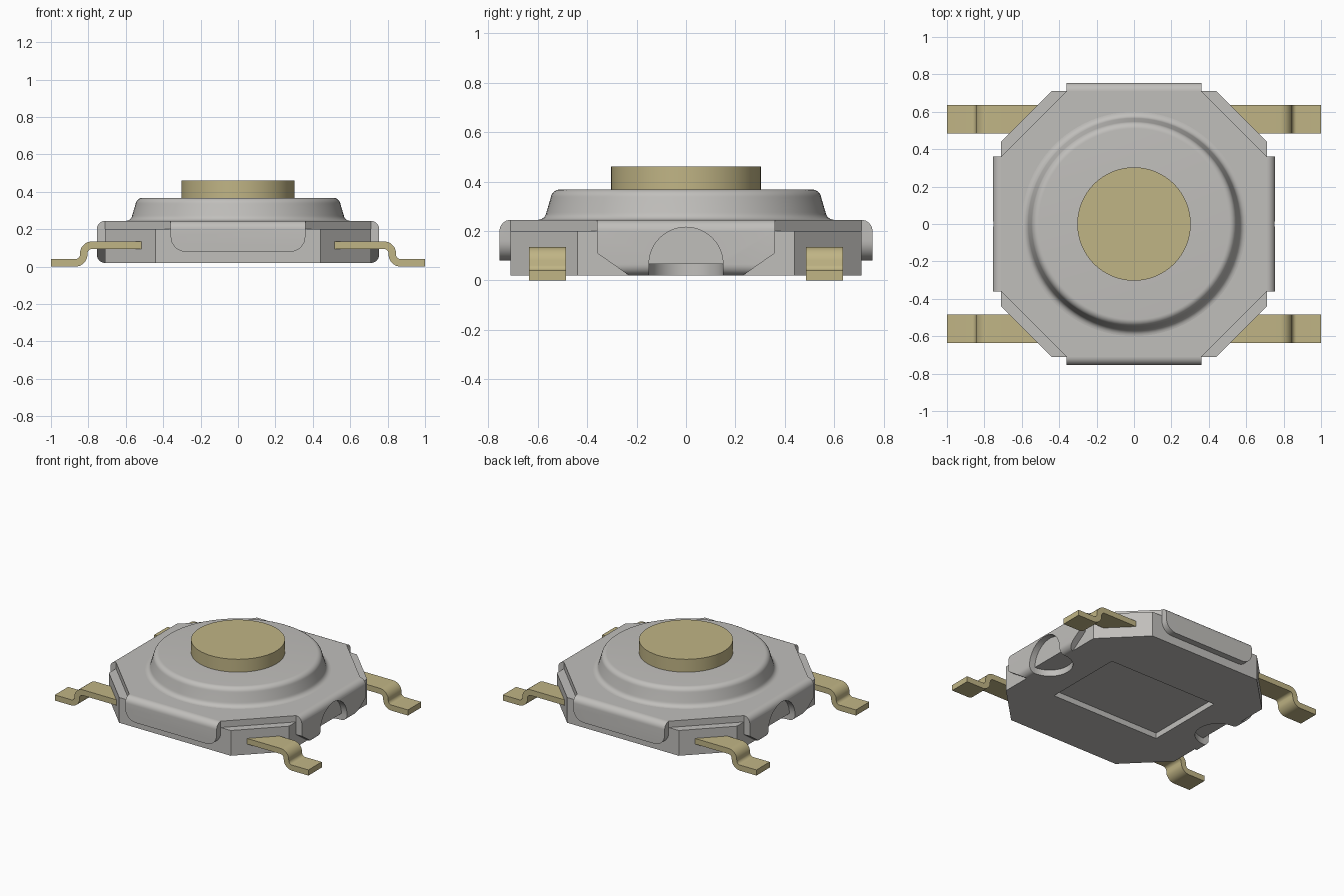
import bpy, bmesh
from math import sin, cos, radians, pi

cube = bpy.data.objects.get("Cube")
if cube:
    bpy.data.objects.remove(cube, do_unlink=True)


def material(name, rgb):
    m = bpy.data.materials.new(name)
    m.use_nodes = True
    m.diffuse_color = (*rgb, 1)
    m.node_tree.nodes["Principled BSDF"].inputs["Base Color"].default_value = (*rgb, 1)
    return m


GREY = material("grey metal", (0.53, 0.52, 0.50))
BRASS = material("pale brass", (0.53, 0.46, 0.235))


def finish(name, bm, mat):
    bmesh.ops.remove_doubles(bm, verts=bm.verts, dist=1e-5)
    bmesh.ops.recalc_face_normals(bm, faces=bm.faces)
    mesh = bpy.data.meshes.new(name)
    bm.to_mesh(mesh)
    bm.free()
    mesh.materials.append(mat)
    ob = bpy.data.objects.new(name, mesh)
    bpy.context.collection.objects.link(ob)
    return ob


def prism(name, outline, lo, hi, mat, place):
    """Extrude a 2D outline from lo to hi; place maps (u, v, w) to xyz."""
    bm = bmesh.new()
    a = [bm.verts.new(place(u, v, lo)) for u, v in outline]
    b = [bm.verts.new(place(u, v, hi)) for u, v in outline]
    bm.faces.new(a)
    bm.faces.new(b)
    for i in range(len(a)):
        j = (i + 1) % len(a)
        bm.faces.new((a[i], a[j], b[j], b[i]))
    return finish(name, bm, mat)


def lathe(name, profile, mat, steps=96):
    bm = bmesh.new()
    verts = [bm.verts.new((r, 0, z)) for r, z in profile]
    edges = [bm.edges.new(p) for p in zip(verts, verts[1:])]
    bmesh.ops.spin(bm, geom=verts + edges, cent=(0, 0, 0), axis=(0, 0, 1),
                   angle=2 * pi, steps=steps, use_merge=True)
    return finish(name, bm, mat)


def arc(u, v, r, start, end, n=8):
    return [(u + r * cos(radians(start + (end - start) * i / n)),
             v + r * sin(radians(start + (end - start) * i / n))) for i in range(n + 1)]


def boolean(ob, tool, operation):
    """Apply a boolean and discard the tool."""
    tool.hide_render = True
    mod = ob.modifiers.new("cut", "BOOLEAN")
    mod.operation, mod.solver, mod.object = operation, "EXACT", tool
    deps = bpy.context.evaluated_depsgraph_get()
    mesh = bpy.data.meshes.new_from_object(ob.evaluated_get(deps))
    ob.modifiers.clear()
    ob.data = mesh
    bpy.data.objects.remove(tool, do_unlink=True)


def smooth(ob):
    bpy.ops.object.select_all(action="DESELECT")
    ob.select_set(True)
    bpy.context.view_layer.objects.active = ob
    bpy.ops.object.shade_smooth_by_angle(angle=radians(32))


def flat(u, v, w):
    return (u, v, w)


def octagon(half, corner):
    return [(half, -corner), (half, corner), (corner, half), (-corner, half),
            (-half, corner), (-half, -corner), (-corner, -half), (corner, -half)]


SIDE = 0.71   # half width of the housing
OUT = 0.755   # outer face of the folded flaps
TOP = 0.245   # top of the cover plate
FLAP = 0.36   # half width of the flaps

# Housing with a recessed underside and a round pocket at each end
base = prism("housing", octagon(SIDE, 0.44), 0.02, 0.2, GREY, flat)
recess = [(-0.43, -0.29), (0.43, -0.29), (0.43, 0.29), (-0.43, 0.29)]
boolean(base, prism("recess_cutter", recess, -0.1, 0.06, GREY, flat), "DIFFERENCE")
for s in (1, -1):
    circle = arc(s * SIDE, 0, 0.15, 0, 352.5, 47)
    boolean(base, prism("pocket_cutter", circle, -0.1, 0.065, GREY, flat), "DIFFERENCE")
smooth(base)

# Cover plate and its raised dome
prism("cover_plate", octagon(SIDE, FLAP), 0.2, TOP, GREY, flat)
dome = lathe("cover_dome", [(0.6, TOP - 0.01), (0.6, TOP)]
             + arc(0.6, TOP + 0.035, 0.035, 270, 187, 6)
             + arc(0.51, 0.33, 0.038, 7, 90, 8) + [(0, 0.368)], GREY)
smooth(dome)

# Round push button
button = lathe("button", [(0, 0.36), (0.303, 0.36), (0.303, 0.46), (0, 0.46)], BRASS)
smooth(button)

# Flaps folded down over the front and back, with rounded lower corners
front_outline = ([(-FLAP, 0.3)] + arc(-0.28, 0.16, 0.08, 180, 270)
                 + arc(0.28, 0.16, 0.08, 270, 360) + [(FLAP, 0.3)])
front_section = [(SIDE - 0.01, 0.05), (OUT, 0.05)] + arc(SIDE, 0.2, 0.045, 0, 90) + [(SIDE - 0.01, TOP)]
# Flaps at the ends, with slanted corners, an arch and a curled lower edge
end_outline = ([(-FLAP, 0.3), (-FLAP, 0.11), (-0.23, 0.019), (-0.23, 0), (-0.15, 0)]
               + arc(0, 0.065, 0.15, 180, 0, 24)
               + [(0.15, 0), (0.23, 0), (0.23, 0.019), (FLAP, 0.11), (FLAP, 0.3)])
end_section = ([(SIDE - 0.01, 0.02)] + arc(SIDE, 0.065, 0.045, 270, 360)
               + arc(SIDE, 0.2, 0.045, 0, 90) + [(SIDE - 0.01, TOP)])

for s, front, end in ((1, "back", "left"), (-1, "front", "right")):
    flap = prism(front + "_flap", front_section, -0.5, 0.5, GREY,
                 lambda u, v, w: (w, s * u, v))
    boolean(flap, prism("outline_tool", front_outline, 0.5, 0.9, GREY,
                        lambda u, v, w: (u, s * w, v)), "INTERSECT")
    smooth(flap)
    flap = prism(end + "_flap", end_section, -0.5, 0.5, GREY,
                 lambda u, v, w: (s * u, w, v))
    boolean(flap, prism("outline_tool", end_outline, 0.5, 0.9, GREY,
                        lambda u, v, w: (s * w, u, v)), "INTERSECT")
    smooth(flap)

# Four bent solder leads
lead_outline = ([(0.48, 0.135)] + arc(0.78, 0.07, 0.065, 90, 10)
                + arc(0.87, 0.065, 0.025, 190, 270) + [(1, 0.04), (1, 0)]
                + arc(0.87, 0.065, 0.065, 270, 190)
                + arc(0.78, 0.07, 0.025, 10, 90) + [(0.48, 0.095)])
for sx, side in ((1, "left"), (-1, "right")):
    for sy, end in ((1, "back"), (-1, "front")):
        lead = prism(end + "_" + side + "_lead", lead_outline, 0.485, 0.635, BRASS,
                     lambda u, v, w: (sx * u, sy * w, v))
        smooth(lead)
